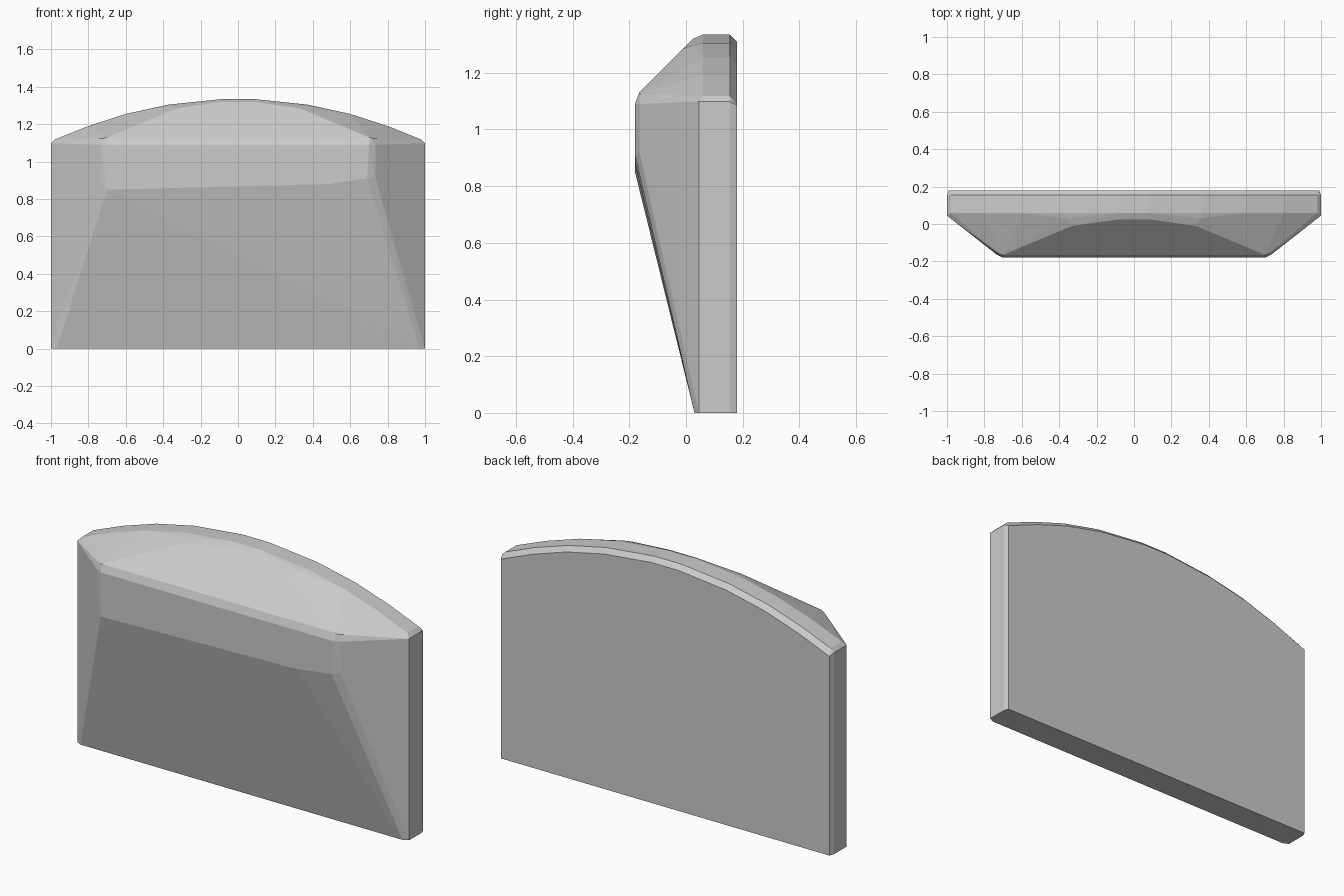
import bpy, bmesh

if "Cube" in bpy.data.objects:
    bpy.data.objects.remove(bpy.data.objects["Cube"])

pts = []

def both(x, y, z):
    for s in ((1, -1) if x else (1,)):
        pts.append((s * x, y, z))

# Back slab: arched outline with softened front and back rims
arc = [(0.08, 1.335), (0.37, 1.305), (0.60, 1.255), (0.80, 1.19), (0.98, 1.118)]
for x, z in arc:
    both(x, 0.06, z)
    both(x, 0.155, z)
    both(x * 0.992, 0.18, z - 0.025)
for y in (0.045, 0.155):
    both(1, y, 1.098)
    both(1, y, 0)
both(0.99, 0.18, 1.085)
both(0.99, 0.18, 0)

# Lower front edge, and corners of the arched shoulder
both(0.97, 0.03, 0)
both(0.985, 0.035, 1.09)
both(0.80, 0.03, 1.175)

# Raised front ridge with bevelled ends and a slightly uneven lower edge
both(0.70, -0.18, 1.09)
both(0.70, -0.165, 1.13)
both(0.735, -0.163, 1.09)
both(0.715, -0.163, 1.125)
pts += [(-0.70, -0.18, 0.85), (0.48, -0.18, 0.88), (0.69, -0.18, 0.91),
        (-0.725, -0.165, 0.86), (0.735, -0.163, 0.915)]

# Sloped upper facet
both(0.08, 0.025, 1.32)
both(0.33, -0.01, 1.285)
both(0.36, 0.03, 1.298)

bm = bmesh.new()
for p in pts:
    bm.verts.new(p)
hull = bmesh.ops.convex_hull(bm, input=bm.verts)
loose = {g for g in hull["geom_interior"] + hull["geom_unused"]
         if isinstance(g, bmesh.types.BMVert)}
bmesh.ops.delete(bm, geom=list(loose), context="VERTS")
bmesh.ops.dissolve_limit(bm, angle_limit=0.01, verts=bm.verts, edges=bm.edges)
bmesh.ops.recalc_face_normals(bm, faces=bm.faces)
mesh = bpy.data.meshes.new("arched_stone_slab")
bm.to_mesh(mesh)
bm.free()
slab = bpy.data.objects.new("arched_stone_slab", mesh)
bpy.context.collection.objects.link(slab)
